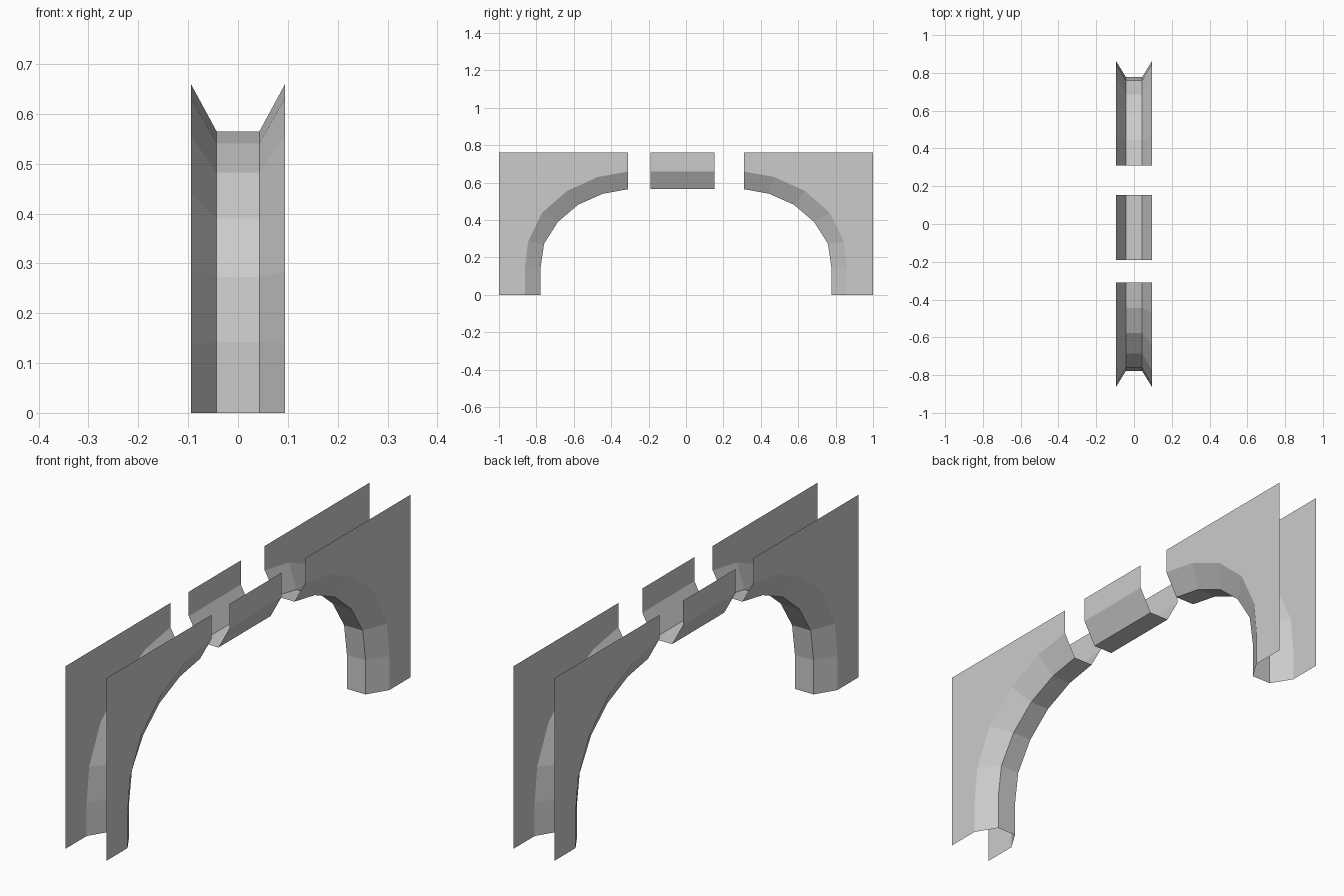
import bpy, bmesh

cube = bpy.data.objects.get("Cube")
if cube:
    bpy.data.objects.remove(cube, do_unlink=True)

HALF, SOFFIT, TOP, END = 0.094, 0.043, 0.76, 1.0
# Half-arch curves as (y, z), from the foot to the crown
INNER = [(.778, 0), (.778, .142), (.759, .273), (.685, .39), (.577, .482), (.444, .541), (.31, .565)]
OUTER = [(.861, 0), (.861, .14), (.845, .283), (.77, .438), (.636, .556), (.47, .631), (.31, .659)]

stone = bpy.data.materials.new("grey stone")
stone.use_nodes = True
grey = (0.6, 0.6, 0.6, 1)
stone.diffuse_color = grey
stone.node_tree.nodes["Principled BSDF"].inputs["Base Color"].default_value = grey


def build_shell(name, inner, outer, rim):
    """Open shell: soffit strip, two sloped sides and two upright walls.
    rim holds the (y, z) points that close the wall beyond the outer curve."""
    bm = bmesh.new()

    def row(points, x):
        return [bm.verts.new((x, y, z)) for y, z in points]

    def strip(a, b):
        for i in range(len(a) - 1):
            bm.faces.new((a[i], a[i + 1], b[i + 1], b[i]))

    soffit = {s: row(inner, s * SOFFIT) for s in (-1, 1)}
    strip(soffit[-1], soffit[1])
    for s in (-1, 1):
        edge = row(outer, s * HALF)
        strip(soffit[s], edge) if s > 0 else strip(edge, soffit[s])
        wall = edge + row(rim, s * HALF)
        bm.faces.new(wall[::-1] if s > 0 else wall)
    # Turn the faces outward: the soffit looks down, the walls look sideways
    bm.normal_update()
    if bm.faces[:][0].normal.z > 0 or sum(f.normal.z * f.calc_area() for f in bm.faces) > 0:
        bmesh.ops.reverse_faces(bm, faces=bm.faces[:])
    for f in bm.faces:
        if abs(f.normal.x) > 0.99 and f.normal.x * f.calc_center_median().x < 0:
            f.normal_flip()
    bmesh.ops.triangulate(bm, faces=[f for f in bm.faces if len(f.verts) > 4])
    mesh = bpy.data.meshes.new(name)
    bm.to_mesh(mesh)
    bm.free()
    mesh.materials.append(stone)
    obj = bpy.data.objects.new(name, mesh)
    bpy.context.collection.objects.link(obj)


# Front and back half arches mirror each other along y
for name, s in (("front_arch", -1), ("back_arch", 1)):
    flip = lambda points: [(s * y, z) for y, z in points]
    build_shell(name, flip(INNER), flip(OUTER), flip([(.31, TOP), (END, TOP), (END, 0)]))

# Straight piece at the crown, slightly off centre
Y0, Y1 = -0.19, 0.153
build_shell("crown_piece", [(Y0, .565), (Y1, .565)], [(Y0, .659), (Y1, .659)], [(Y1, TOP), (Y0, TOP)])
